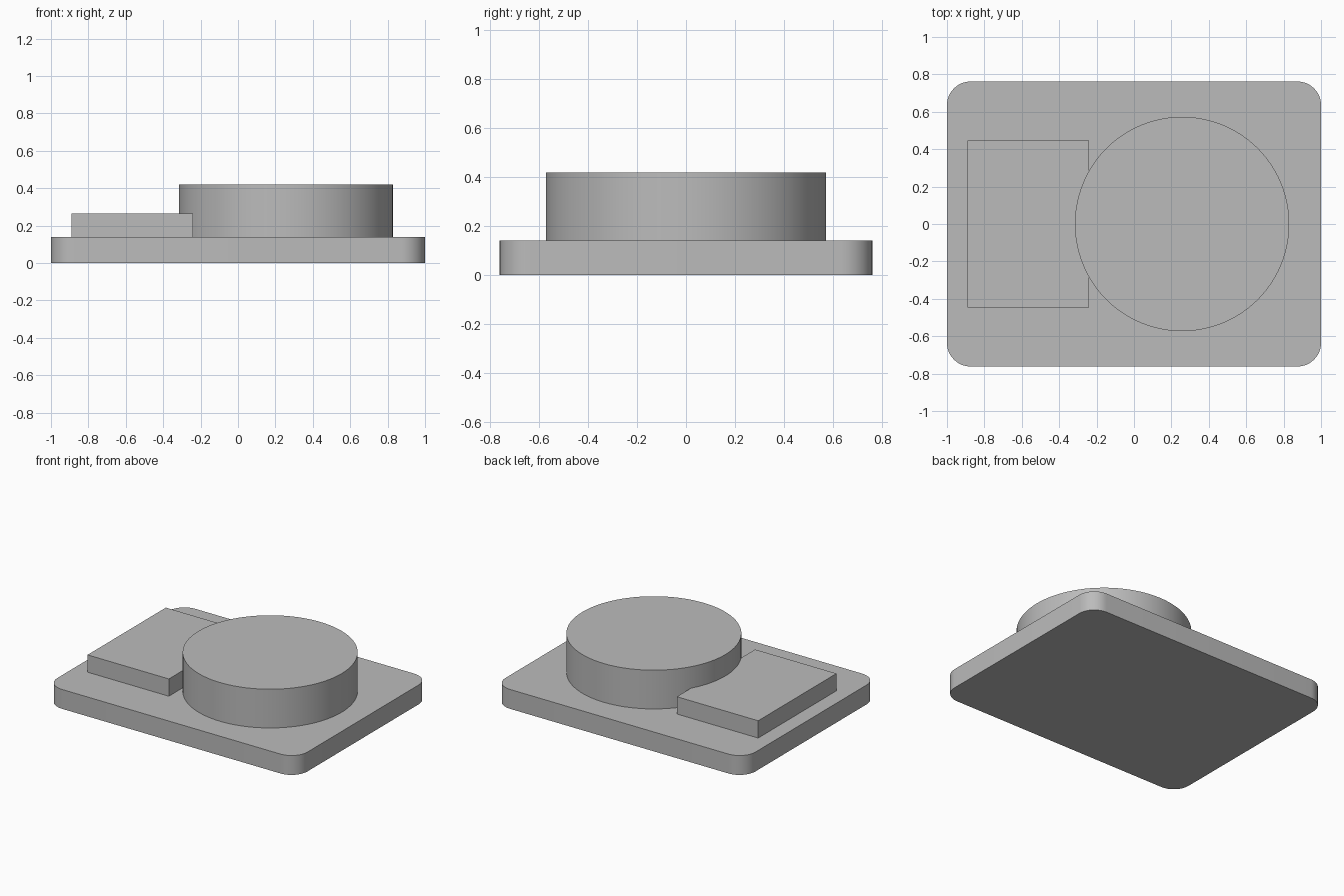
import bpy
import bmesh
from mathutils import Matrix

cube = bpy.data.objects.get("Cube")
if cube:
    bpy.data.objects.remove(cube, do_unlink=True)

BASE_TOP = 0.14

grey = bpy.data.materials.new("plain grey")
grey.use_nodes = True
colour = (0.5, 0.5, 0.5, 1)
grey.diffuse_color = colour
grey.node_tree.nodes["Principled BSDF"].inputs["Base Color"].default_value = colour


def finish(name, bm, smooth=False):
    mesh = bpy.data.meshes.new(name)
    bm.to_mesh(mesh)
    bm.free()
    mesh.materials.append(grey)
    obj = bpy.data.objects.new(name, mesh)
    bpy.context.collection.objects.link(obj)
    if smooth:
        bpy.ops.object.select_all(action="DESELECT")
        obj.select_set(True)
        bpy.context.view_layer.objects.active = obj
        bpy.ops.object.shade_smooth_by_angle()
    return obj


def box(x0, x1, half_y, z0, z1, radius=0):
    """Box with optionally rounded upright edges."""
    bm = bmesh.new()
    place = Matrix.Translation(((x0 + x1) / 2, 0, (z0 + z1) / 2))
    size = Matrix.Diagonal((x1 - x0, 2 * half_y, z1 - z0, 1))
    bmesh.ops.create_cube(bm, size=1, matrix=place @ size)
    if radius:
        upright = [e for e in bm.edges
                   if abs(e.verts[0].co.z - e.verts[1].co.z) > 0.01]
        bmesh.ops.bevel(bm, geom=upright, offset=radius, segments=12,
                        profile=0.5, affect="EDGES")
    return bm


# Rounded base plate
finish("base_plate", box(-1, 1, 0.762, 0, BASE_TOP, radius=0.127), smooth=True)

# Low rectangular block, running into the side of the drum
finish("side_block", box(-0.89, -0.24, 0.447, BASE_TOP, 0.265))

# Round drum
drum = bmesh.new()
height = 0.42 - BASE_TOP
bmesh.ops.create_cone(drum, cap_ends=True, segments=96, radius1=0.573,
                      radius2=0.573, depth=height,
                      matrix=Matrix.Translation((0.257, 0, BASE_TOP + height / 2)))
finish("round_drum", drum, smooth=True)
